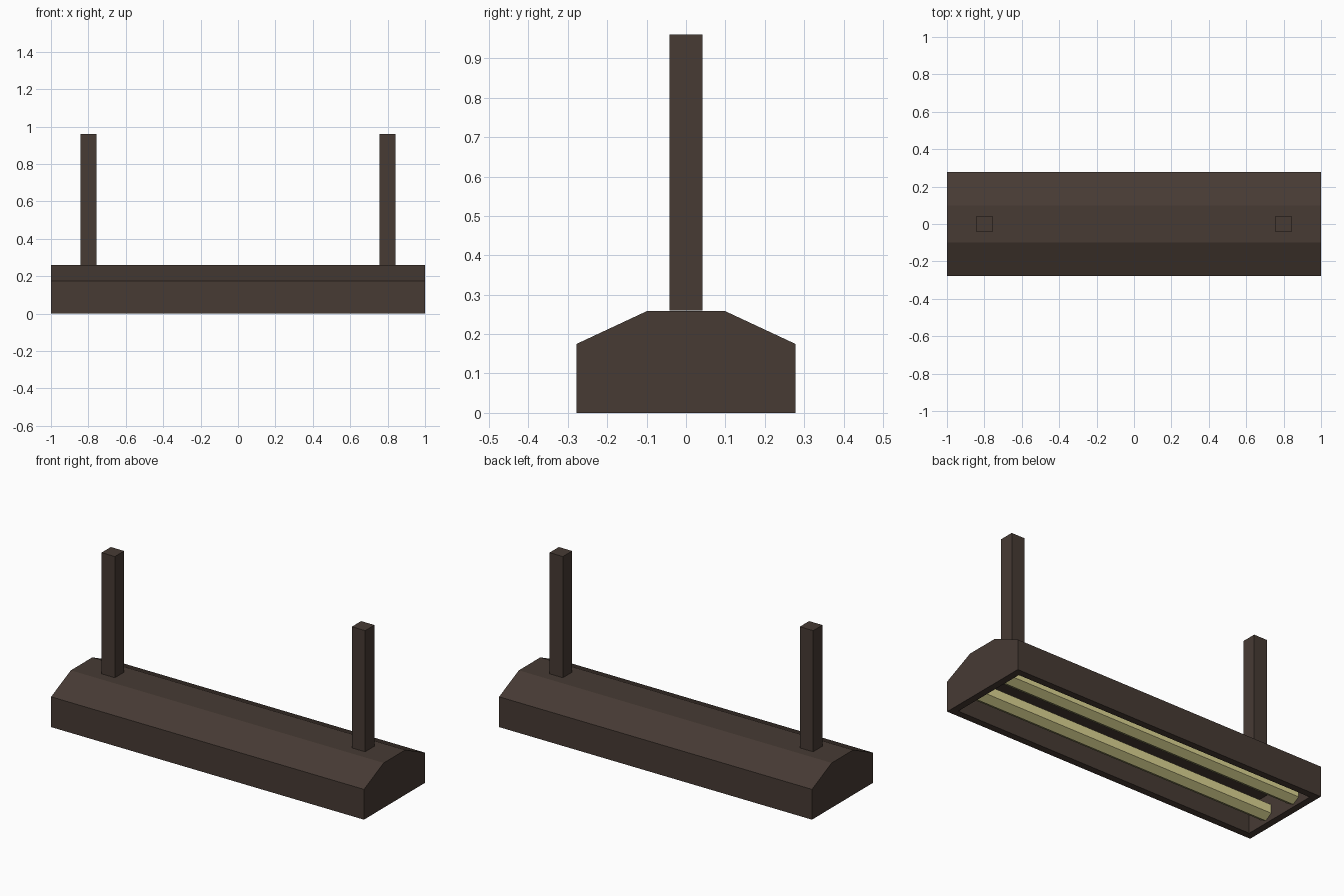
import bpy, bmesh, math
from mathutils import Matrix, Vector

if "Cube" in bpy.data.objects:
    bpy.data.objects.remove(bpy.data.objects["Cube"])


def material(name, rgb):
    m = bpy.data.materials.new(name)
    m.diffuse_color = (*rgb, 1)
    m.use_nodes = True
    m.node_tree.nodes["Principled BSDF"].inputs["Base Color"].default_value = m.diffuse_color
    return m


BROWN = material("dark_brown_metal", (0.063, 0.043, 0.034))
YELLOW = material("pale_yellow_tube", (0.72, 0.67, 0.29))


def finish(name, bm, mat):
    bmesh.ops.recalc_face_normals(bm, faces=bm.faces)
    me = bpy.data.meshes.new(name)
    bm.to_mesh(me)
    bm.free()
    me.materials.append(mat)
    ob = bpy.data.objects.new(name, me)
    bpy.context.collection.objects.link(ob)
    return ob


# housing: chamfered profile swept along x, hollowed from below
bm = bmesh.new()
half = [(0.278, 0), (0.278, 0.175), (0.098, 0.259)]
profile = half + [(-y, z) for y, z in reversed(half)]
face = bm.faces.new([bm.verts.new((-1, y, z)) for y, z in profile])
ext = bmesh.ops.extrude_face_region(bm, geom=[face])
bmesh.ops.translate(bm, vec=(2, 0, 0),
                    verts=[g for g in ext["geom"] if isinstance(g, bmesh.types.BMVert)])
bmesh.ops.recalc_face_normals(bm, faces=bm.faces)
bottom = min(bm.faces, key=lambda f: f.calc_center_median().z)
bmesh.ops.inset_individual(bm, faces=[bottom], thickness=0.04, use_even_offset=True)
cavity = bmesh.ops.extrude_discrete_faces(bm, faces=[bottom])["faces"][0]
bmesh.ops.translate(bm, vec=(0, 0, 0.16), verts=cavity.verts)
finish("lamp_housing", bm, BROWN)

for side, s in (("left", -1), ("right", 1)):
    # square hanging posts
    bm = bmesh.new()
    bmesh.ops.create_cube(bm, size=1, matrix=Matrix.Translation((0.80 * s, 0, 0.61))
                          @ Matrix.Diagonal((0.085, 0.085, 0.70, 1)))
    finish(side + "_hanging_post", bm, BROWN)

for side, s in (("front", -1), ("back", 1)):
    # six-sided light tubes lying along x, reaching the end walls
    bm = bmesh.new()
    bmesh.ops.create_cone(bm, cap_ends=True, segments=6, radius1=0.05, radius2=0.05, depth=1.92,
                          matrix=Matrix.Translation((0, 0.108 * s, 0.065))
                          @ Matrix.Rotation(math.pi / 2, 4, 'Y')
                          @ Matrix.Rotation(math.pi / 6, 4, 'Z')
                          @ Matrix.Rotation(math.pi / 6, 4, 'Z')
                          @ Matrix.Rotation(math.pi / 6, 4, 'Z'))
    finish(side + "_light_tube", bm, YELLOW)
